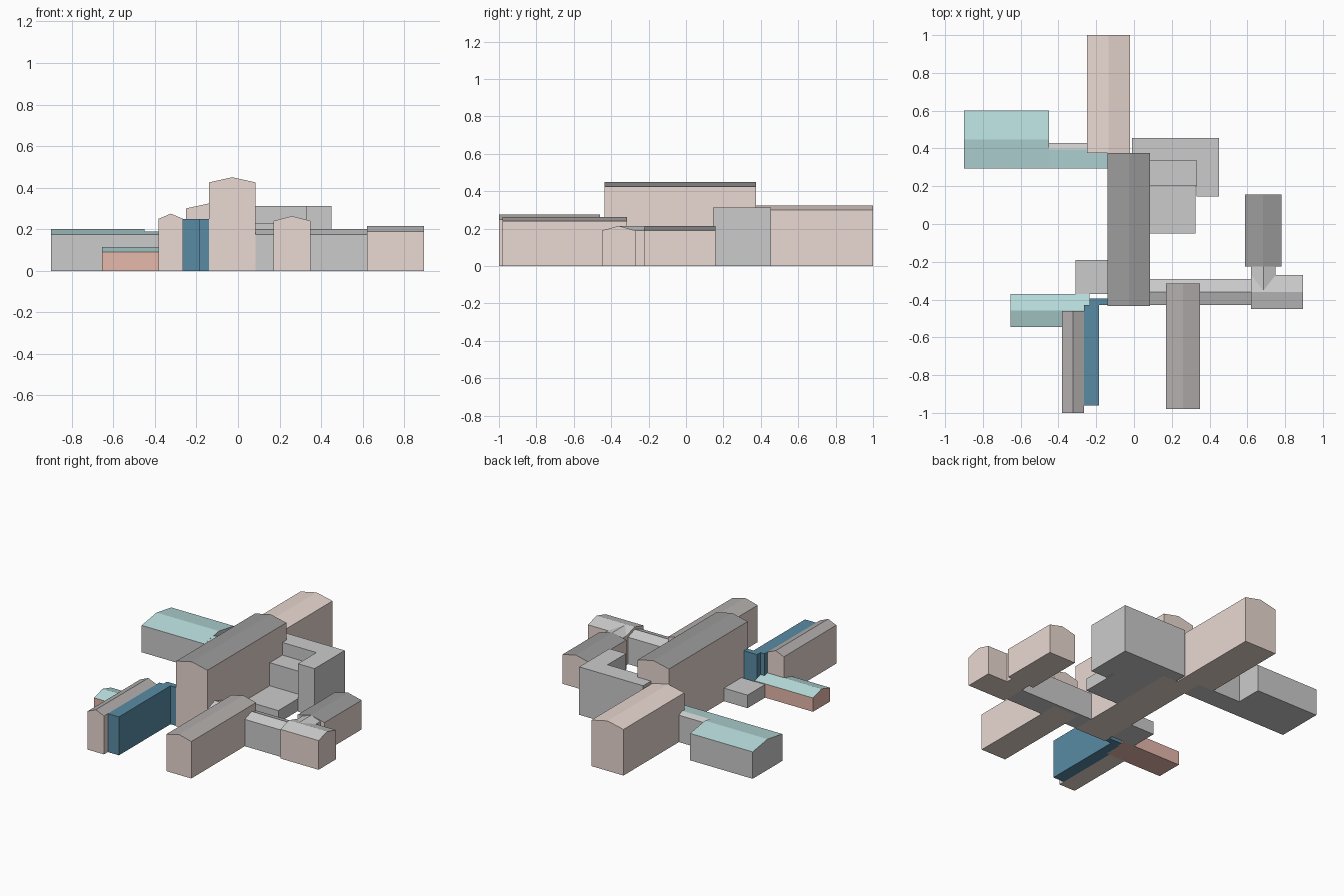
import bpy, bmesh
from mathutils import Vector

if "Cube" in bpy.data.objects:
    bpy.data.objects.remove(bpy.data.objects["Cube"])


def mat(name, r, g, b):
    m = bpy.data.materials.new(name)
    m.diffuse_color = (r, g, b, 1)
    m.use_nodes = True
    m.node_tree.nodes["Principled BSDF"].inputs["Base Color"].default_value = m.diffuse_color
    return m


PINK = mat("pink_render", .82, .69, .64)
RED = mat("red_brick", .78, .48, .41)
GREY = mat("mid_grey", .58, .59, .59)
LIGHT = mat("light_grey", .8, .8, .8)
SLATE = mat("slate", .33, .33, .33)
STONE = mat("stone_roof", .45, .43, .42)
TEAL = mat("teal_roof", .48, .72, .72)
BLUE = mat("blue", .1, .26, .37)


def extrude(name, ring, depth, mats, pick=lambda f: 0):
    """Extrude a closed ring of points into a solid, choosing a material per face."""
    bm = bmesh.new()
    face = bm.faces.new([bm.verts.new(p) for p in ring])
    out = bmesh.ops.extrude_face_region(bm, geom=[face], use_keep_orig=True)
    moved = [v for v in out["geom"] if isinstance(v, bmesh.types.BMVert)]
    bmesh.ops.translate(bm, verts=moved, vec=Vector(depth))
    bmesh.ops.recalc_face_normals(bm, faces=bm.faces)
    bm.normal_update()
    for f in bm.faces:
        f.material_index = pick(f)
    me = bpy.data.meshes.new(name)
    bm.to_mesh(me)
    bm.free()
    for m in mats:
        me.materials.append(m)
    ob = bpy.data.objects.new(name, me)
    bpy.context.collection.objects.link(ob)


def gabled(name, x, y, eave, top, axis, wall, roof, ridge=None, far_roof=None):
    """Gabled wing: ridge runs along axis; far_roof colours the +side slope."""
    a, b = y if axis == "x" else x
    r = (a + b) / 2 if ridge is None else ridge
    prof = [(a, 0), (b, 0), (b, eave), (r, top), (a, eave)]
    if axis == "x":
        ring, depth = [(x[0], u, z) for u, z in prof], (x[1] - x[0], 0, 0)
    else:
        ring, depth = [(u, y[0], z) for u, z in prof], (0, y[1] - y[0], 0)

    def pick(f):
        if f.normal.z < .3:
            return 0
        return 2 if (f.normal.y if axis == "x" else f.normal.x) > 0 else 1
    extrude(name, ring, depth, [wall, roof, far_roof or roof], pick)


def flat(name, outline, h, m):
    extrude(name, [(x, y, 0) for x, y in outline], (0, 0, h), [m])


def box(name, x, y, h, m):
    flat(name, [(x[0], y[0]), (x[1], y[0]), (x[1], y[1]), (x[0], y[1])], h, m)


# main hall and rear wing
gabled("main_hall", (-.14, .085), (-.435, .375), .425, .45, "y", PINK, SLATE)
gabled("rear_wing", (-.25, -.02), (.375, 1), .30, .325, "y", PINK, PINK)

# left wing and its link to the hall
gabled("left_wing", (-.9, -.45), (.295, .6), .175, .2, "x", GREY, TEAL)
gabled("left_link", (-.45, -.14), (.295, .43), .175, .19, "x", GREY, TEAL, .395, LIGHT)

# stepped flat-roofed blocks right of the hall
flat("tall_corner_block", [(-.01, .335), (.33, .335), (.33, .145), (.45, .145),
                           (.45, .455), (-.01, .455)], .312, LIGHT)
box("middle_block", (.085, .33), (.205, .335), .23, LIGHT)
box("low_block", (.085, .325), (-.05, .205), .08, LIGHT)

# right wing group
gabled("right_link", (.085, .62), (-.43, -.29), .175, .2, "x", LIGHT, LIGHT)
gabled("right_end_house", (.62, .895), (-.45, -.27), .19, .215, "x", PINK, LIGHT)
gabled("right_connector", (.62, .75), (-.36, -.225), .19, .213, "y", PINK, LIGHT)
gabled("right_north_house", (.587, .78), (-.225, .157), .19, .213, "y", PINK, SLATE)

# front wings
gabled("front_right_wing", (.17, .35), (-.98, -.315), .24, .263, "y", PINK, STONE)
gabled("front_left_wing", (-.382, -.265), (-1, -.46), .25, .275, "y", PINK, STONE)
flat("blue_corridor", [(-.265, -.96), (-.185, -.96), (-.185, -.43), (-.14, -.43),
                       (-.14, -.395), (-.235, -.395), (-.235, -.43), (-.265, -.43)], .25, BLUE)

# low outbuilding and its link block
gabled("outbuilding", (-.655, -.235), (-.545, -.37), .09, .115, "x", RED, TEAL)
box("outbuilding_link", (-.31, -.14), (-.37, -.19), .085, GREY)
